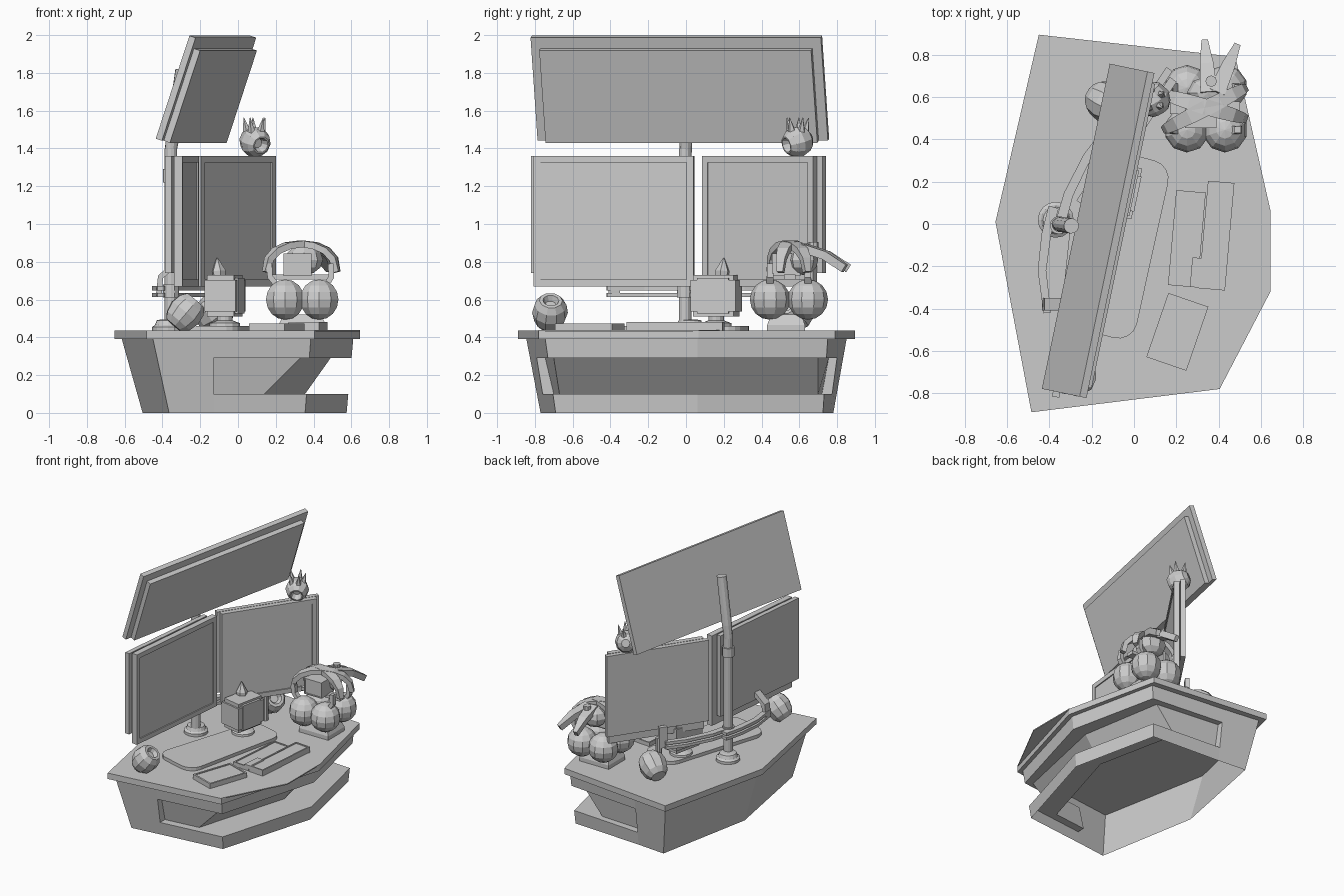
import bpy, bmesh, math
from mathutils import Vector, Matrix

if "Cube" in bpy.data.objects:
    bpy.data.objects.remove(bpy.data.objects["Cube"])

V = Vector
Z = V((0, 0, 1))


def finish(name, bm, mat=None, normals=True):
    if normals:
        bmesh.ops.recalc_face_normals(bm, faces=bm.faces)
    me = bpy.data.meshes.new(name)
    bm.to_mesh(me)
    bm.free()
    ob = bpy.data.objects.new(name, me)
    if mat:
        ob.matrix_world = mat
    bpy.context.collection.objects.link(ob)
    return ob


def loft(name, rings, mat=None, caps=True):
    """Skin a list of closed rings."""
    bm = bmesh.new()
    vs = [[bm.verts.new(p) for p in r] for r in rings]
    n = len(vs[0])
    for a, b in zip(vs, vs[1:]):
        for i in range(n):
            bm.faces.new((a[i], a[(i + 1) % n], b[(i + 1) % n], b[i]))
    if caps:
        bm.faces.new(vs[0][::-1])
        bm.faces.new(vs[-1])
    return finish(name, bm, mat)


def slab(name, outline, z0, z1, mat=None):
    return loft(name, [[(x, y, z) for x, y in outline] for z in (z0, z1)], mat)


def place(c, rz=0, ry=0):
    return (Matrix.Translation(c) @ Matrix.Rotation(math.radians(rz), 4, 'Z')
            @ Matrix.Rotation(math.radians(ry), 4, 'Y'))


def aim(c, axis):
    return Matrix.Translation(c) @ V(axis).to_track_quat('Z', 'Y').to_matrix().to_4x4()


def box(name, size, mat, off=(0, 0, 0), inset=None, face=(1, 0, 0)):
    """Box with an optional recessed panel (margin, depth) on one face."""
    bm = bmesh.new()
    bmesh.ops.create_cube(bm, size=1)
    for v in bm.verts:
        v.co = V(o + c * s for c, s, o in zip(v.co, size, off))
    bm.normal_update()
    if inset:
        f = [f for f in bm.faces if f.normal.dot(V(face)) > .9]
        bmesh.ops.inset_region(bm, faces=f, thickness=inset[0])
        inner = bmesh.ops.extrude_discrete_faces(bm, faces=f)['faces'][0]
        bmesh.ops.translate(bm, verts=inner.verts, vec=-V(face) * inset[1])
    return finish(name, bm, mat)


def turned(name, profile, n, mat):
    """Lathe of (radius, height) pairs."""
    return loft(name, [[(r * math.cos(2 * math.pi * i / n), r * math.sin(2 * math.pi * i / n), z)
                        for i in range(n)] for r, z in profile], mat)


def sweep(name, pts, widths, thick, side=None):
    """Rectangular bar along a path, tapering with widths."""
    pts = [V(p) for p in pts]
    rings = []
    for i, p in enumerate(pts):
        t = (pts[min(i + 1, len(pts) - 1)] - pts[max(i - 1, 0)]).normalized()
        s = V(side) if side else t.cross(Z).normalized()
        u = s.cross(t).normalized()
        w, h = widths[i] / 2, thick / 2
        rings.append([p + s * a * w + u * b * h for a, b in ((1, 1), (-1, 1), (-1, -1), (1, -1))])
    return loft(name, rings)


def sphere(name, c, r, seg=10, ring=8):
    bm = bmesh.new()
    bmesh.ops.create_uvsphere(bm, u_segments=seg, v_segments=ring, radius=1)
    for v in bm.verts:
        v.co = V(a * b for a, b in zip(v.co, r))
    return finish(name, bm, Matrix.Translation(c))


# desk top with a thin side plate, and the hollow tapered body with a recess around its right half
slab("desk_top", [(-.655, .01), (-.485, -.89), (.405, -.78), (.645, .065),
                  (.48, .79), (-.45, .895)], .39, .435)
slab("desk_side_plate", [(.405, -.78), (.645, -.32), (.645, .065), (.47, .18)], .43, .438)
low = [(-.13, -.742), (.355, -.69), (.575, .06), (.43, .725), (-.13, .76),
       (-.355, .78), (-.505, .01), (-.365, -.77)]
high = [(-.13, -.807), (.385, -.745), (.61, .06), (.46, .75), (-.13, .813),
        (-.42, .85), (-.615, .01), (-.45, -.845)]
core_low = [(-.13, -.70), (.14, -.67), (.355, .06), (.22, .70), (-.13, .72)]
core_high = [(-.13, -.745), (.33, -.70), (.49, .06), (.38, .70), (-.13, .755)]


def ring(z):
    t = z / .39
    return [(a[0] + (b[0] - a[0]) * t, a[1] + (b[1] - a[1]) * t, z) for a, b in zip(low, high)]


def flat(o, z):
    return [(x, y, z) for x, y in o]


bm = bmesh.new()
quad = lambda *ps: bm.faces.new([bm.verts.new(p) for p in ps])
bottom, top = ring(0), ring(.39)
for i in range(4, 8):
    j = (i + 1) % 8
    quad(bottom[i], bottom[j], top[j], top[i])
rows = [bottom, ring(.1), flat(core_low, .1), flat(core_high, .29), ring(.29), top]
for a, b in zip(rows, rows[1:]):
    for i in range(4):
        quad(a[i], a[i + 1], b[i + 1], b[i])
quad(*[rows[k][0] for k in (4, 3, 2, 1)])
quad(*[rows[k][4] for k in (1, 2, 3, 4)])
bmesh.ops.remove_doubles(bm, verts=bm.verts, dist=.0005)
finish("desk_body", bm, normals=False)

# three screens, each a back plate and a front plate
m = place((-.158, -.035, 1.715), -11.8, 18.5)
box("upper_screen_back", (.035, 1.57, .575), m, (-.0125, 0, 0))
box("upper_screen_front", (.035, 1.47, .515), m, (.0225, 0, -.03))
m = place((-.285, -.38, 1.015), -6)
box("left_screen_back", (.035, .83, .62), m, (-.0375, -.03, .035))
box("left_screen_front", (.045, .85, .69), m, (.0125, 0, 0), (.05, .008))
m = place((-.02, .40, 1.015), -34)
box("right_screen_back", (.035, .76, .62), m, (-.03, .0, .035))
box("right_screen_front", (.04, .71, .69), m, (.012, -.005, 0), (.05, .008))

# stand: foot, pole, collars, tilted upper pole
turned("stand_foot", [(.085, .43), (.085, .455), (.07, .465), (.06, .49), (.035, .495)], 16,
       Matrix.Translation((-.37, .02, 0)))
turned("stand_pole", [(.033, .43), (.033, 1.4)], 12, Matrix.Translation((-.355, -.005, 0)))
for z in (.61, 1.22):
    turned("pole_collar", [(.043, z), (.043, z + .07)], 12, Matrix.Translation((-.355, -.005, 0)))
turned("upper_pole", [(.03, 0), (.036, .1), (.036, .46)], 12, aim((-.36, 0, 1.36), (.14, -.02, 1)))

# screen arms: two flat rails each, with an end bracket
for z in (.625, .66):
    sweep("left_arm", [(-.38, .08, z), (-.415, -.05, z), (-.435, -.22, z), (-.41, -.42, z)],
          [.05, .045, .04, .035], .022)
    sweep("right_arm", [(-.36, -.04, z), (-.31, .14, z), (-.22, .32, z), (-.13, .44, z)],
          [.05, .045, .04, .035], .022)
sweep("left_bracket", [(-.42, -.38, .62), (-.41, -.38, .72), (-.33, -.38, .79)], [.06] * 3, .03, (0, 1, 0))
box("right_bracket", (.03, .06, .16), place((-.11, .44, .70), -33))
turned("right_prop", [(.022, .43), (.022, .7)], 10, Matrix.Translation((-.09, .46, 0)))

# two barrel speakers with dished openings
cup = [(.055, -.095), (.085, -.06), (.1, 0), (.09, .055), (.065, .09), (.045, .09), (.03, .06)]
turned("front_speaker", [(r * .95, z * .95) for r, z in cup], 10, aim((-.28, -.72, .53), (.6, .05, .7)))
turned("rear_speaker", cup, 10, aim((-.125, .575, .535), (.75, -.4, .5)))

# rounded mat
pad = []
for cx, cy, a0 in ((.06, .33, 0), (-.06, .33, 90), (-.09, -.35, 180), (.09, -.35, 270)):
    r = .09
    pad += [(cx + r * math.cos(math.radians(a0 + k * 22.5)), cy + r * math.sin(math.radians(a0 + k * 22.5)))
            for k in range(5)]
slab("desk_mat", pad, .43, .46, place((-.07, -.09, 0), -15))

# key panels
up = (0, 0, 1)
box("key_panel_inner", (.14, .45, .03), place((.25, -.07, .45), -5), inset=(.015, .006), face=up)
box("key_panel_outer", (.125, .51, .045), place((.39, -.055, .4575), -5), inset=(.015, .006), face=up)
box("key_panel_step", (.06, .14, .025), place((.3, -.23, .465), -5))
box("front_tablet", (.2, .32, .04), place((.205, -.51, .452), -19), inset=(.018, .006), face=up)

# small cube figure on a disc
m = place((-.07, .16, .62), -12)
box("cube_core", (.145, .22, .22), m)
box("cube_band", (.17, .245, .165), m)
box("cube_face", (.02, .17, .19), m, (.08, 0, 0))
turned("cube_foot", [(.085, .43), (.08, .475), (.04, .49), (.04, .52)], 12, Matrix.Translation((-.07, .16, 0)))
turned("cube_flame", [(.035, 0), (.04, .03), (.004, .1)], 6, aim((-.1, .19, .72), (-.1, .1, 1)))

# little crowned ball on the right screen
c = V((.09, .59, 1.435))
m = aim(c, (.45, -.8, -.25))
turned("crowned_ball", [(.03, -.08), (.065, -.055), (.083, 0), (.07, .045), (.048, .07),
                        (.04, .07), (.025, .03)], 10, m)
for k in range(5):
    a = 2 * math.pi * k / 5 + .5
    d = V((math.cos(a), math.sin(a), 0))
    turned("crown_spike", [(.024, 0), (.002, .085)], 5, aim(c + d * .04 + Z * .045, d * .25 + Z))

# hooded figure: foot, four ball cushions, thin legs
loft("figure_foot", [[(.34 + sx * w, .53 + sy * w * .8, z) for sx, sy in
                      ((1, 1), (-1, 1), (-1, -1), (1, -1))] for w, z in ((.125, .43), (.125, .465), (.1, .52))])
for x in (.25, .43):
    for y in (.445, .645):
        sphere("cushion_ball", (x, y, .6), (.107, .107, .107))
        ex = .17 if x < .3 else .495
        sweep("figure_leg", [(x + (ex - x) * .5, y, .67), (ex, y, .72), (ex - .005, y, .79)],
              [.04, .035, .03], .03, (0, 1, 0))

# head, arched hood bands, crest cap and swept horns
box("figure_head", (.15, .15, .12), place((.315, .53, .785)), inset=(.012, .006), face=(0, -1, 0))
box("figure_neck", (.33, .06, .025), place((.335, .55, .72)))


def arch(name, y0, y1, w, rise=.15):
    pts = []
    for k in range(9):
        a = math.pi * k / 8
        t = (1 - math.cos(a)) / 2
        pts.append((.15 + .37 * t, y0 + (y1 - y0) * t, .745 + rise * math.sin(a) ** .8))
    s = V((y0 - y1, .37, 0)).normalized()
    sweep(name, pts, [w * (.45 + .55 * math.sin(math.pi * k / 8)) for k in range(9)], .035, s)


arch("hood_band", .45, .64, .075)
arch("hood_band", .61, .5, .075)
sphere("hood_cap", (.35, .62, .81), (.1, .08, .08), 8, 6)
turned("hood_knob", [(.027, .86), (.027, .905)], 8, Matrix.Translation((.365, .675, 0)))
for tip, root in (((.335, .86, .765), (.355, .62, .875)), ((.485, .84, .765), (.39, .62, .875))):
    a, b = V(root), V(tip)
    sweep("horn", [a, a.lerp(b, .55) + Z * .02, b], [.08, .065, .03], .045)
